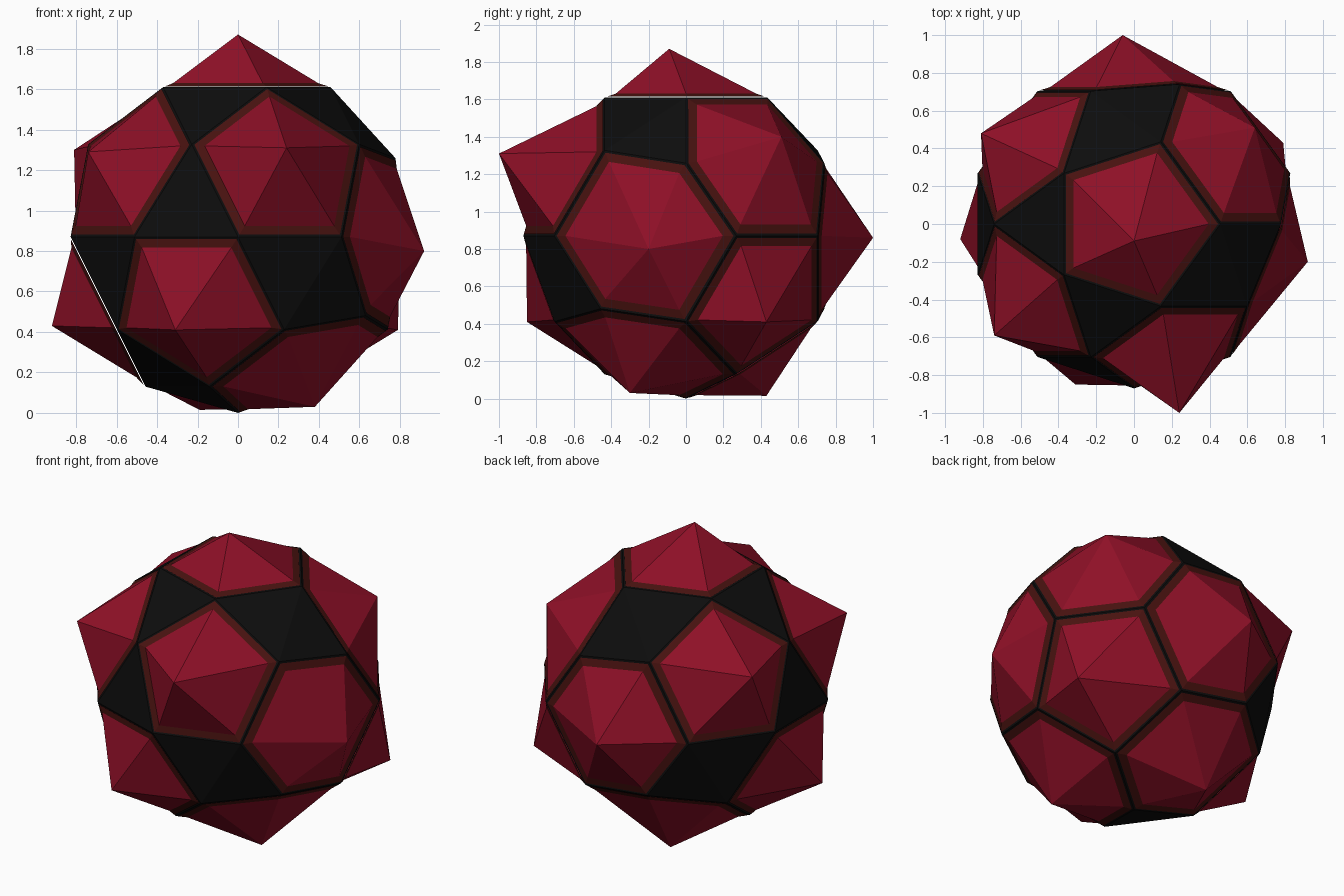
import bpy, bmesh, math
from mathutils import Vector

if "Cube" in bpy.data.objects:
    bpy.data.objects.remove(bpy.data.objects["Cube"], do_unlink=True)

RADIUS = 0.87
CENTRE = Vector((0, 0, RADIUS))
SIDES = 5


def make_material(name, colour):
    mat = bpy.data.materials.new(name)
    mat.use_nodes = True
    mat.diffuse_color = (*colour, 1)
    shader = mat.node_tree.nodes["Principled BSDF"]
    shader.inputs["Base Color"].default_value = (*colour, 1)
    shader.inputs["Roughness"].default_value = 0.7
    return mat


black = make_material("black", (0.004, 0.004, 0.004))
rim_red = make_material("dark rim red", (0.065, 0.006, 0.005))
crimson = make_material("crimson", (0.27, 0.005, 0.02))


def make_object(name, bm, materials):
    mesh = bpy.data.meshes.new(name)
    bm.to_mesh(mesh)
    bm.free()
    for mat in materials:
        mesh.materials.append(mat)
    obj = bpy.data.objects.new(name, mesh)
    obj.location = CENTRE
    bpy.context.collection.objects.link(obj)
    return obj


# Tilted five-fold axis of the body, with one side panel facing straight up
up = Vector((0, 0, 1))
lat = math.atan(0.5)
turn = math.radians(216)
axis = Vector((math.cos(lat) * math.cos(turn), math.cos(lat) * math.sin(turn), math.sin(lat)))
side_u = (up - axis * up.dot(axis)).normalized()
side_v = axis.cross(side_u)


def corner(latitude, azimuth):
    la, az = math.radians(latitude), math.radians(azimuth)
    flat = side_u * math.cos(az) + side_v * math.sin(az)
    return (axis * math.sin(la) + flat * math.cos(la)) * RADIUS


def ring(latitude, offset):
    return [corner(latitude, offset + 72 * k) for k in range(SIDES)]


# Rings of body corners from one pole to the other
crown = ring(58.28, 0)
tips = ring(31.72, 36)
belt_a = ring(0, -18)
belt_b = ring(0, 18)
low = ring(-26.57, 36)
base = ring(-58.28, 36)

# Black core
bm = bmesh.new()
for p in crown + tips + belt_a + belt_b + low + base:
    bm.verts.new(p)
bmesh.ops.convex_hull(bm, input=bm.verts[:])
bmesh.ops.recalc_face_normals(bm, faces=bm.faces[:])
make_object("core", bm, [black])


def make_panel(name, outline, apex):
    """Sloped rim around a face, filled by a pyramid."""
    mid = sum(outline, Vector()) / len(outline)
    normal = mid.normalized()
    bm = bmesh.new()
    outer = [bm.verts.new(mid + (p - mid) * 0.972 + normal * 0.004) for p in outline]
    inner = [bm.verts.new(mid + (p - mid) * 0.865 + normal * 0.02) for p in outline]
    peak = bm.verts.new(apex)
    count = len(outline)
    for i in range(count):
        j = (i + 1) % count
        bm.faces.new((outer[i], outer[j], inner[j], inner[i])).material_index = 0
        bm.faces.new((inner[i], inner[j], peak)).material_index = 1
    bm.normal_update()
    flipped = [f for f in bm.faces if f.normal.dot(normal) < 0]
    bmesh.ops.reverse_faces(bm, faces=flipped)
    make_object(name, bm, [rim_red, crimson])


# Peaks, relative to the core centre
pole_peaks = [(-0.74, -0.59, 0.42), (0.79, 0.43, -0.46)]
upper_peaks = [(0, -0.09, 1.0), (-0.81, 0.48, 0.43), (-0.92, -0.08, -0.44),
               (-0.31, -0.85, -0.46), (0.24, -1.0, 0.44)]
lower_peaks = [(0.64, 0.51, 0.53), (-0.06, 1.0, -0.01), (-0.19, 0.43, -0.855),
               (0.38, -0.30, -0.84), (0.92, -0.20, -0.07)]

# Pole panels, then the five-sided and six-sided panels around them
make_panel("crown_panel", crown, pole_peaks[0])
make_panel("base_panel", base, pole_peaks[1])
for k in range(SIDES):
    five = [crown[k], tips[k], belt_b[k], belt_a[k], tips[k - 1]]
    six = [belt_a[k], belt_b[k], low[k], base[k], base[k - 1], low[k - 1]]
    make_panel(f"five_sided_panel_{k + 1}", five, upper_peaks[k])
    make_panel(f"six_sided_panel_{k + 1}", six, lower_peaks[k])
